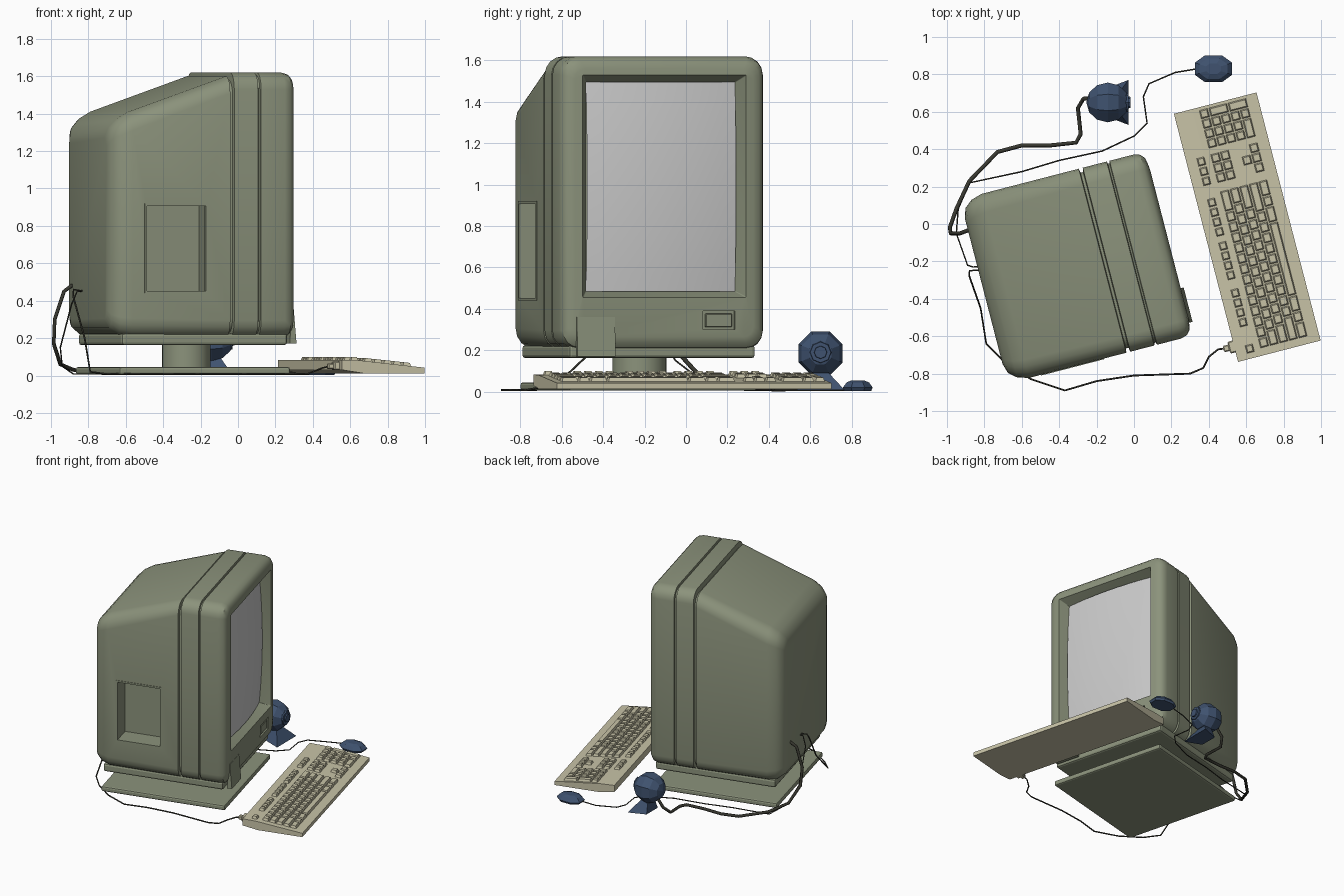
import bpy, bmesh, math
from mathutils import Matrix, Vector

if "Cube" in bpy.data.objects:
    bpy.data.objects.remove(bpy.data.objects["Cube"])

TURN = math.radians(14.5)   # computer and keyboard are turned on the desk
CV = -0.148                 # sideways centre of the monitor in its own frame


def material(name, rgb):
    m = bpy.data.materials.new(name)
    m.diffuse_color = (*rgb, 1)
    m.use_nodes = True
    m.node_tree.nodes["Principled BSDF"].inputs["Base Color"].default_value = m.diffuse_color
    return m


GREEN = material("case_green", (0.26, 0.29, 0.20))
CREAM = material("keyboard_cream", (0.58, 0.55, 0.39))
BLUE = material("accessory_blue", (0.05, 0.085, 0.16))
DARK = material("cable_dark", (0.04, 0.04, 0.03))


def finish(name, bm, mat=None, turn=TURN, smooth=None):
    bmesh.ops.recalc_face_normals(bm, faces=bm.faces)
    me = bpy.data.meshes.new(name)
    bm.to_mesh(me)
    bm.free()
    ob = bpy.data.objects.new(name, me)
    bpy.context.collection.objects.link(ob)
    ob.rotation_euler.z = turn
    if mat:
        me.materials.append(mat)
    if smooth:
        shade(ob, smooth)
    return ob


def activate(ob):
    bpy.ops.object.select_all(action='DESELECT')
    ob.select_set(True)
    bpy.context.view_layer.objects.active = ob


def shade(ob, degrees):
    activate(ob)
    bpy.ops.object.shade_smooth_by_angle(angle=math.radians(degrees))


def loft(bm, rings):
    loops = [[bm.verts.new(p) for p in r] for r in rings]
    for a, b in zip(loops, loops[1:]):
        n = len(a)
        for i in range(n):
            bm.faces.new((a[i], a[(i + 1) % n], b[(i + 1) % n], b[i]))
    bm.faces.new(loops[0])
    bm.faces.new(loops[-1])


def ring(u, hw, z0, z1, r, n=5):
    pts = []
    for k, (sv, z) in enumerate(((1, z1 - r), (-1, z1 - r), (-1, z0 + r), (1, z0 + r))):
        for i in range(n):
            a = math.radians(90 * k + 90 * i / (n - 1))
            pts.append((u, CV + sv * (hw - r) + r * math.cos(a), z + r * math.sin(a)))
    return pts


def box(name, lo, hi, mat, bevel=0, seg=2, smooth=None):
    bm = bmesh.new()
    size, mid = Vector(hi) - Vector(lo), (Vector(hi) + Vector(lo)) / 2
    bmesh.ops.create_cube(bm, size=1, matrix=Matrix.Translation(mid) @ Matrix.Diagonal((*size, 1)))
    if bevel:
        bmesh.ops.bevel(bm, geom=bm.edges[:], offset=bevel, segments=seg, affect='EDGES', profile=0.5)
    return finish(name, bm, mat, smooth=smooth)


def prism(name, profile, v0, v1, mat):
    bm = bmesh.new()
    loft(bm, [[(u, v, z) for u, z in profile] for v in (v0, v1)])
    return finish(name, bm, mat)


# monitor case: rounded sections from the back to the recessed screen frame
W = 0.508
bm = bmesh.new()
loft(bm, [ring(*s) for s in (
    (-0.868, 0.40, 0.30, 1.27, 0.05), (-0.852, 0.455, 0.255, 1.33, 0.07),
    (-0.81, 0.49, 0.222, 1.375, 0.09), (-0.75, W, 0.205, 1.41, 0.10),
    (-0.212, W, 0.205, 1.60, 0.09),
    (-0.208, 0.485, 0.228, 1.58, 0.08), (-0.194, 0.485, 0.228, 1.58, 0.08),
    (-0.19, W, 0.205, 1.62, 0.09), (-0.058, W, 0.205, 1.62, 0.09),
    (-0.054, 0.495, 0.218, 1.607, 0.08), (-0.046, 0.495, 0.218, 1.607, 0.08),
    (-0.042, W, 0.205, 1.62, 0.09), (0.09, W, 0.205, 1.62, 0.09),
    (0.125, 0.498, 0.214, 1.61, 0.08), (0.145, 0.475, 0.238, 1.588, 0.065),
    (0.152, 0.445, 0.265, 1.56, 0.05), (0.156, 0.408, 0.455, 1.53, 0.006),
    (0.075, 0.372, 0.485, 1.495, 0.004))])
case = finish("monitor_case", bm, GREEN)


def cut(lo, hi):
    cutter = box("cutter", lo, hi, None)
    cutter.hide_render = True
    mod = case.modifiers.new("cut", 'BOOLEAN')
    mod.object, mod.solver = cutter, 'EXACT'
    activate(case)
    bpy.ops.object.modifier_apply(modifier=mod.name)
    bpy.data.objects.remove(cutter)


# side bay and power button pocket
cut((-0.675, -0.9, 0.45), (-0.345, -0.50, 0.91))
cut((0.138, 0.045, 0.30), (0.3, 0.205, 0.39))
shade(case, 35)
box("power_button", (0.13, 0.058, 0.312), (0.152, 0.192, 0.378), GREEN, 0.004, 1)

# rim around the side bay
for i, (lo, hi) in enumerate((((-0.685, 0.44), (-0.672, 0.92)), ((-0.348, 0.44), (-0.335, 0.92)),
                              ((-0.672, 0.44), (-0.348, 0.453)), ((-0.672, 0.907), (-0.348, 0.92)))):
    box(f"bay_rim_{i}", (lo[0], -0.66, lo[1]), (hi[0], -0.63, hi[1]), GREEN)

# bulging screen glass
bm = bmesh.new()
bmesh.ops.create_grid(bm, x_segments=12, y_segments=12, size=1)
for v in bm.verts:
    a, b = v.co.x, v.co.y
    v.co = (0.13 - 0.028 * a * a - 0.024 * b * b, CV + 0.372 * a, 0.99 + 0.505 * b)
screen = finish("screen_glass", bm, smooth=40)

# hanging front flap
prism("front_flap", [(0.145, 0.36), (0.156, 0.36), (0.172, 0.17), (0.135, 0.17)], -0.585, -0.395, GREEN)

# stand: tray, neck and base plate
box("stand_tray", (-0.80, CV - 0.465, 0.162), (0.115, CV + 0.465, 0.225), GREEN, 0.015)
bm = bmesh.new()
bmesh.ops.create_cone(bm, cap_ends=True, segments=24, radius1=0.13, radius2=0.13, depth=0.15,
                      matrix=Matrix.Translation((-0.325, CV, 0.105)))
finish("stand_neck", bm, GREEN, smooth=40)
box("stand_base", (-0.815, CV - 0.47, 0.005), (0.13, CV + 0.47, 0.045), GREEN, 0.012)

# keyboard body
prism("keyboard_body", [(0.354, 0.03), (0.354, 0.083), (0.455, 0.080), (0.81, 0.042),
                        (0.81, 0.012), (0.47, 0.012)], -0.853, 0.517, CREAM)


def deck(u):
    return 0.081 if u < 0.455 else 0.080 - (u - 0.455) * 0.107


# keycaps: tapered boxes in the usual blocks
keys = bmesh.new()


def key(u, v, lu, lv):
    gap, t = 0.003, 0.007
    lo = [(u + a * (lu / 2 - gap), v + b * (lv / 2 - gap), 0)
          for a, b in ((-1, -1), (1, -1), (1, 1), (-1, 1))]
    hi = [(u + a * (lu / 2 - gap - t), v + b * (lv / 2 - gap - t), 0)
          for a, b in ((-1, -1), (1, -1), (1, 1), (-1, 1))]
    loft(keys, [[(p[0], p[1], deck(p[0]) - 0.003) for p in lo],
                [(p[0], p[1], deck(p[0]) + 0.018) for p in hi]])


P, R, U0 = 0.058, 0.053, 0.512
rows = ([1] * 13 + [2], [1.5] + [1] * 12 + [1.5], [1.75] + [1] * 11 + [2.25],
        [2.25] + [1] * 10 + [2.75], [1.5, 1, 1.5, 7, 1.5, 1, 1.5])
for r, widths in enumerate(rows):
    v = -0.815
    for w in widths:
        key(U0 + r * R, v + w * P / 2, R, w * P)
        v += w * P
for start, count in ((-0.80, 1), (-0.655, 4), (-0.395, 4), (-0.155, 4), (0.125, 3)):
    for i in range(count):
        key(0.432, start + i * 0.054, 0.048, 0.05)
for r, cols in ((0, (0, 1, 2)), (1, (0, 1, 2)), (3, (1,)), (4, (0, 1, 2))):
    for c in cols:
        key(U0 + r * R, 0.125 + c * 0.054, R, 0.054)
for r in range(4):
    for c in range(3):
        key(U0 + r * R, 0.315 + c * 0.054, R, 0.054)
key(U0 + 4 * R, 0.342, R, 0.108)
key(U0 + 4 * R, 0.423, R, 0.054)
key(U0, 0.477, R, 0.054)
for r in (1.5, 3.5):
    key(U0 + r * R, 0.477, 2 * R, 0.054)
finish("keyboard_keys", keys, CREAM)
box("keyboard_plug", (0.325, -0.80, 0.03), (0.36, -0.735, 0.075), CREAM, 0.006, 1)
box("keyboard_plug_tip", (0.295, -0.785, 0.035), (0.33, -0.75, 0.065), CREAM, 0.006, 1)


# low-poly mouse
bm = bmesh.new()
loft(bm, [[(0.425 + s * 0.1 * x, 0.83 + s * 0.072 * y, z) for x, y in
           ((1, 0.45), (0.45, 1), (-0.45, 1), (-1, 0.45), (-1, -0.45), (-0.45, -1), (0.45, -1), (1, -0.45))]
          for s, z in ((0.9, 0.004), (1, 0.02), (0.75, 0.045), (0.4, 0.055))])
finish("mouse", bm, BLUE, 0)

# desk camera: faceted ball, lens and flared foot
AIM = Matrix.Rotation(math.pi / 2, 4, 'Y')
bm = bmesh.new()
bmesh.ops.create_uvsphere(bm, u_segments=8, v_segments=6, radius=0.115,
                          matrix=Matrix.Translation((-0.14, 0.65, 0.185)) @ AIM @ Matrix.Rotation(math.pi / 8, 4, 'Z'))
finish("camera_ball", bm, BLUE, 0)
for name, rad, x in (("camera_lens_ring", 0.05, -0.045), ("camera_lens", 0.03, -0.035)):
    bm = bmesh.new()
    bmesh.ops.create_cone(bm, cap_ends=True, segments=8, radius1=rad * 1.15, radius2=rad, depth=0.03,
                          matrix=Matrix.Translation((x, 0.65, 0.19)) @ AIM)
    finish(name, bm, BLUE, 0)
bm = bmesh.new()
loft(bm, [[(-0.16, 0.58, 0.004), (-0.03, 0.53, 0.004), (-0.03, 0.77, 0.004), (-0.16, 0.72, 0.004)],
          [(-0.15, 0.61, 0.09), (-0.09, 0.61, 0.09), (-0.09, 0.69, 0.09), (-0.15, 0.69, 0.09)]])
finish("camera_foot", bm, BLUE, 0)


# cables on the desk, rising into the back of the case
def cable(name, radius, pts):
    cu = bpy.data.curves.new(name, 'CURVE')
    cu.dimensions, cu.bevel_depth, cu.bevel_resolution = '3D', radius, 1
    sp = cu.splines.new('POLY')
    sp.points.add(len(pts) - 1)
    for p, q in zip(sp.points, pts):
        p.co = (*q, 1)
    cu.materials.append(DARK)
    bpy.context.collection.objects.link(bpy.data.objects.new(name, cu))


Z = 0.008
cable("keyboard_cable", 0.005, [
    (0.49, -0.665, 0.05), (0.45, -0.67, 0.04), (0.40, -0.71, 0.02), (0.37, -0.77, Z), (0.30, -0.80, Z),
    (0.0, -0.81, Z), (-0.2, -0.84, Z), (-0.37, -0.89, Z), (-0.55, -0.83, Z), (-0.70, -0.73, Z),
    (-0.79, -0.64, 0.02), (-0.82, -0.45, 0.2), (-0.88, -0.28, 0.42), (-0.88, -0.25, 0.46), (-0.76, -0.24, 0.44)])
cable("mouse_cable", 0.004, [
    (0.34, 0.83, 0.02), (0.22, 0.81, Z), (0.08, 0.75, Z), (0.05, 0.68, Z), (0.07, 0.54, Z), (0.0, 0.47, Z),
    (-0.17, 0.39, Z), (-0.4, 0.34, Z), (-0.6, 0.28, Z), (-0.88, 0.22, Z), (-0.94, 0.08, 0.05),
    (-0.95, -0.05, 0.15), (-0.89, -0.22, 0.38), (-0.86, -0.23, 0.45), (-0.76, -0.22, 0.45)])
cable("camera_cable", 0.011, [
    (-0.22, 0.67, 0.13), (-0.27, 0.67, 0.07), (-0.3, 0.62, 0.02), (-0.285, 0.48, 0.012), (-0.31, 0.435, 0.012),
    (-0.45, 0.42, 0.012), (-0.6, 0.42, 0.012), (-0.73, 0.385, 0.014), (-0.88, 0.23, 0.03), (-0.95, 0.08, 0.06),
    (-0.985, -0.02, 0.17), (-0.98, -0.05, 0.3), (-0.93, -0.05, 0.45), (-0.89, -0.035, 0.48), (-0.80, -0.03, 0.50)])
